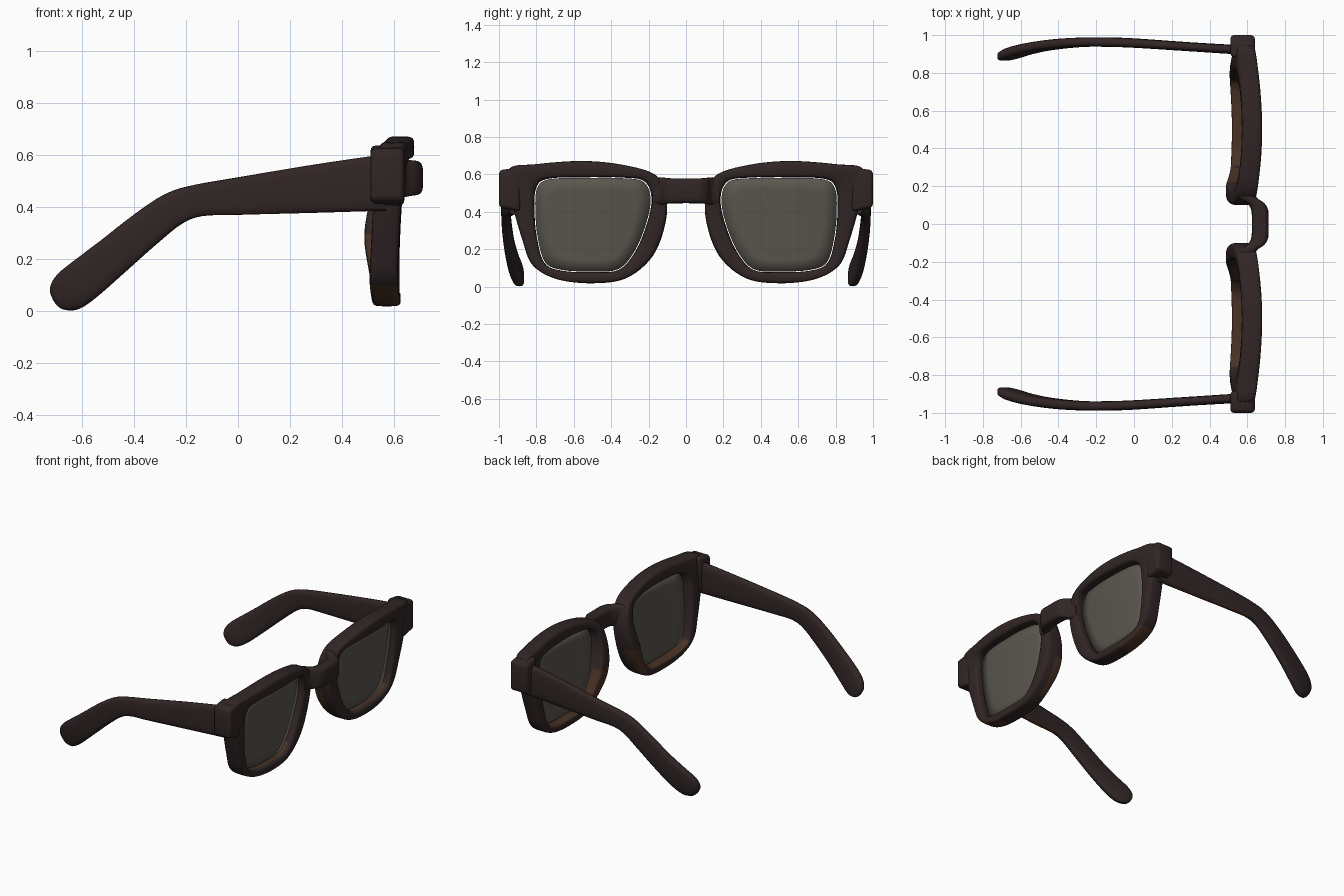
import bpy, bmesh, math
from mathutils import Vector

cube = bpy.data.objects.get("Cube")
if cube:
    bpy.data.objects.remove(cube)


def material(name, color, rough):
    m = bpy.data.materials.new(name)
    m.use_nodes = True
    m.diffuse_color = (*color, 1)
    node = m.node_tree.nodes["Principled BSDF"]
    node.inputs["Base Color"].default_value = (*color, 1)
    node.inputs["Roughness"].default_value = rough
    return m


DARK = material("dark brown acetate", (0.031, 0.019, 0.019), 0.5)
BROWN = material("warm brown acetate", (0.065, 0.032, 0.018), 0.5)
GLASS = material("smoky lens", (0.105, 0.095, 0.078), 0.4)


def finish(name, bm, mats, mirror=True, rule=None):
    bmesh.ops.recalc_face_normals(bm, faces=bm.faces)
    bm.normal_update()
    for f in bm.faces:
        f.smooth = True
        if rule and rule(f.calc_center_median(), f.normal):
            f.material_index = 1
    mesh = bpy.data.meshes.new(name)
    bm.to_mesh(mesh)
    bm.free()
    for m in mats:
        mesh.materials.append(m)
    ob = bpy.data.objects.new(name, mesh)
    bpy.context.collection.objects.link(ob)
    if mirror:
        mod = ob.modifiers.new("Mirror", "MIRROR")
        mod.use_axis = (False, True, False)
        mod.use_mirror_merge = False
    return ob


def spline(pts, steps, closed):
    """Catmull-Rom samples through points of any dimension."""
    n, out = len(pts), []
    for i in range(n if closed else n - 1):
        ids = [i - 1, i, i + 1, i + 2]
        ids = [k % n if closed else min(max(k, 0), n - 1) for k in ids]
        a, b, c, d = (Vector(pts[k]) for k in ids)
        for s in range(steps):
            t = s / steps
            out.append(b + (c - a) * (t / 2) + (a * 2 - b * 5 + c * 4 - d) * (t * t / 2)
                       + (b * 3 - a - c * 3 + d) * (t ** 3 / 2))
    if not closed:
        out.append(Vector(pts[-1]))
    return out


def section(center, u, v, power, count=20):
    """Rounded rectangle around a centre, spanned by half axes u and v."""
    ring = []
    for i in range(count):
        a = math.tau * i / count
        c, s = math.cos(a), math.sin(a)
        ring.append(center + u * math.copysign(abs(c) ** (2 / power), c)
                    + v * math.copysign(abs(s) ** (2 / power), s))
    return ring


def loft(rings, closed=False):
    bm = bmesh.new()
    rows = [[bm.verts.new(p) for p in r] for r in rings]
    pairs = list(zip(rows, rows[1:])) + ([(rows[-1], rows[0])] if closed else [])
    n = len(rows[0])
    for a, b in pairs:
        for i in range(n):
            j = (i + 1) % n
            bm.faces.new((a[i], a[j], b[j], b[i]))
    if not closed:
        bm.faces.new(rows[0])
        bm.faces.new(rows[-1])
    return bm


# Rim: paired outer and opening points (outer y, z, opening y, z)
RIM = [(0.55, 0.672, 0.5, 0.585), (0.80, 0.655, 0.73, 0.578), (0.95, 0.625, 0.80, 0.53),
       (0.93, 0.45, 0.81, 0.40), (0.875, 0.25, 0.795, 0.25), (0.82, 0.115, 0.755, 0.125),
       (0.69, 0.04, 0.66, 0.085), (0.5, 0.018, 0.5, 0.078), (0.32, 0.045, 0.36, 0.09),
       (0.18, 0.16, 0.27, 0.19), (0.112, 0.33, 0.205, 0.35), (0.105, 0.48, 0.185, 0.48),
       (0.16, 0.595, 0.225, 0.565), (0.33, 0.65, 0.34, 0.583)]
outline = spline(RIM, 6, True)


def front_x(y, z):
    return 0.622 + 0.09 * z - 0.045 * ((y - 0.5) / 0.45) ** 2


rings = []
for oy, oz, iy, iz in outline:
    y, z = (oy + iy) / 2, (oz + iz) / 2
    xf = front_x(y, z)
    # the nose side grows backwards into a pad
    pad = math.exp(-((y - 0.2) / 0.09) ** 2 - ((z - 0.33) / 0.16) ** 2)
    xb = xf - 0.108 - 0.035 * pad
    rings.append(section(Vector(((xf + xb) / 2, y, z)), Vector(((xf - xb) / 2, 0, 0)),
                         Vector((0, (oy - iy) / 2, (oz - iz) / 2)), 4.5))


def rim_brown(c, n):
    lower = c.z < 0.13 and c.x < front_x(c.y, c.z) - 0.04 and n.z > 0.2
    nose = c.y < 0.3 and c.z < 0.3 and c.x < 0.55 and n.x < 0.3
    under = c.z < 0.1 and c.y > 0.6 and n.z < -0.2
    return lower or nose or under


finish("lens_rims", loft(rings, True), [DARK, BROWN], rule=rim_brown)

# Lenses: gently curved sheets, slightly smaller than the openings
bm = bmesh.new()
mid = Vector((0.5, 0.335))


def lens_vert(p):
    return bm.verts.new((front_x(p.x, p.y) - 0.05, p.x, p.y))


rows = [[lens_vert(mid + (Vector(q[2:]) - mid) * k) for q in outline]
        for k in (0.985, 0.75, 0.5, 0.25)]
hub = lens_vert(mid)
for i in range(len(outline)):
    j = (i + 1) % len(outline)
    for a, b in zip(rows, rows[1:]):
        bm.faces.new((a[i], a[j], b[j], b[i]))
    bm.faces.new((rows[-1][i], rows[-1][j], hub))
lens = finish("lenses", bm, [GLASS])
lens.modifiers.new("Thickness", "SOLIDIFY").thickness = 0.008

# Bridge: stations of y, centre x, centre z, half depth, half height
half = [(0.0, 0.668, 0.512, 0.044, 0.066), (0.07, 0.666, 0.512, 0.045, 0.067),
        (0.11, 0.645, 0.512, 0.045, 0.07), (0.14, 0.60, 0.51, 0.05, 0.075),
        (0.18, 0.592, 0.51, 0.045, 0.07)]
stations = [(-s[0], *s[1:]) for s in half[:0:-1]] + half
rings = [section(Vector((x, y, z)), Vector((d, 0, 0)), Vector((0, 0, h)), 4)
         for y, x, z, d, h in spline(stations, 4, False)]
finish("bridge", loft(rings), [DARK], mirror=False)

# End pieces: soft blocks that carry the hinges
bm = bmesh.new()
bmesh.ops.create_cube(bm, size=1)
for v in bm.verts:
    top, outer = v.co.z > 0, v.co.y > 0
    v.co = Vector((0.575 + v.co.x * 0.13, 1.0 if outer else 0.885,
                   (0.622 if outer else 0.64) if top else (0.425 if outer else 0.40)))
bmesh.ops.bevel(bm, geom=bm.edges[:], offset=0.02, segments=3, profile=0.5, affect="EDGES")
finish("end_pieces", bm, [DARK])

# Temples: stations of x, z, y, half height, half thickness
arm = [(0.56, 0.494, 0.922, 0.108, 0.025), (0.3, 0.471, 0.938, 0.093, 0.024),
       (0.0, 0.442, 0.958, 0.072, 0.025), (-0.15, 0.426, 0.963, 0.062, 0.025),
       (-0.25, 0.392, 0.963, 0.066, 0.025), (-0.36, 0.312, 0.957, 0.072, 0.026),
       (-0.48, 0.212, 0.943, 0.077, 0.027), (-0.58, 0.13, 0.923, 0.082, 0.029),
       (-0.64, 0.083, 0.905, 0.081, 0.03), (-0.675, 0.056, 0.893, 0.068, 0.027),
       (-0.697, 0.038, 0.886, 0.042, 0.02), (-0.705, 0.032, 0.884, 0.012, 0.008)]
path = spline(arm, 4, False)
rings = []
for i, (x, z, y, h, t) in enumerate(path):
    a, b = path[max(i - 1, 0)], path[min(i + 1, len(path) - 1)]
    along = Vector((a[0] - b[0], 0, a[1] - b[1])).normalized()
    up = Vector((-along.z, 0, along.x))
    rings.append(section(Vector((x, y, z)), up * h, Vector((0, t, 0)), 3.2))
temples = finish("temples", loft(rings), [DARK, BROWN],
                 rule=lambda c, n: n.z < -0.6 and -0.15 < c.x < 0.45)

# Keep creases crisp while the rest stays smooth
for ob in bpy.context.scene.objects:
    ob.select_set(ob.type == "MESH")
bpy.context.view_layer.objects.active = temples
bpy.ops.object.shade_smooth_by_angle(angle=math.radians(45))
